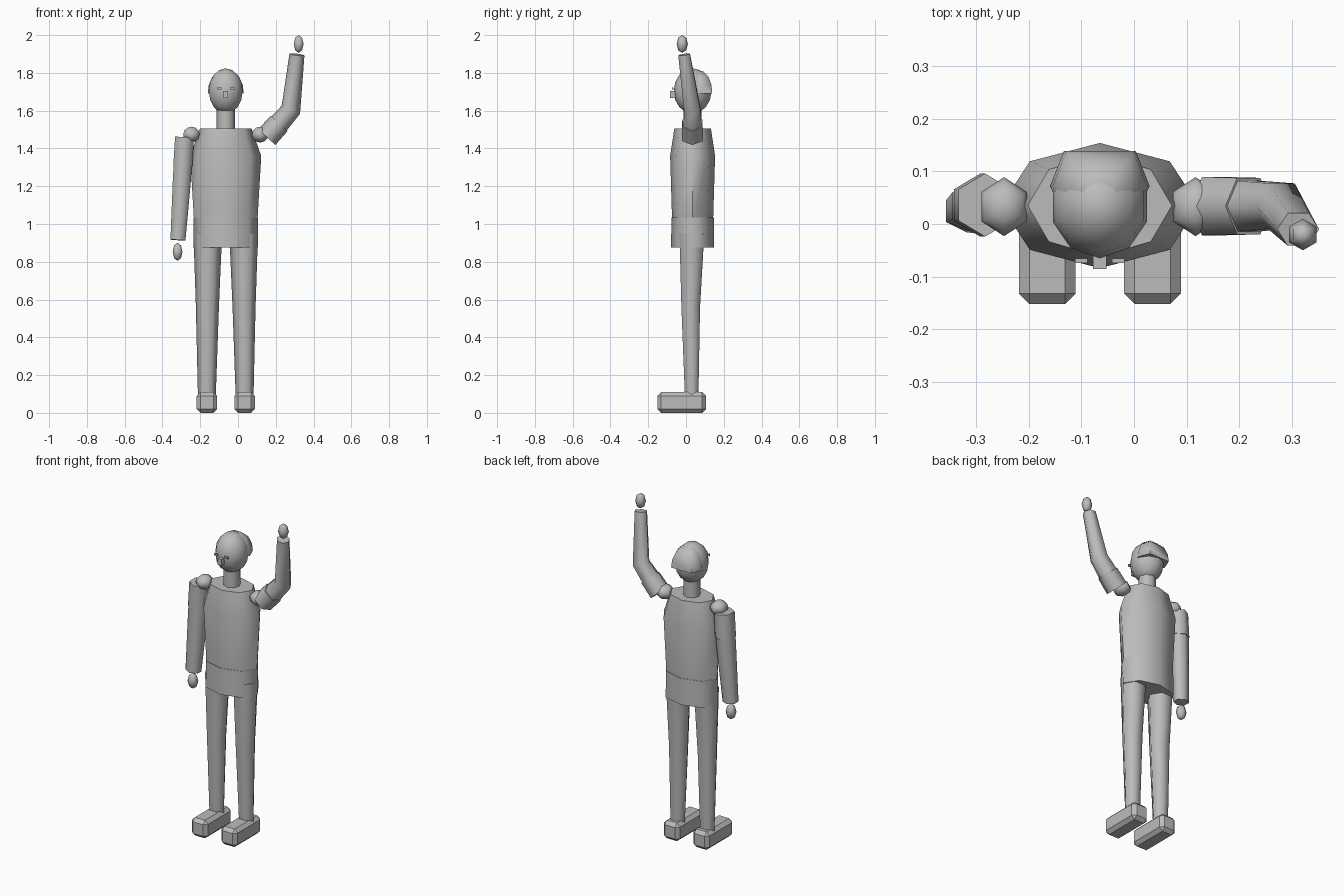
import bpy, bmesh, math
from mathutils import Vector, Matrix

if "Cube" in bpy.data.objects:
    bpy.data.objects.remove(bpy.data.objects["Cube"])

CX, CY = -0.065, 0.035          # body axis
grey = bpy.data.materials.new("plain_grey")
grey.diffuse_color = (0.5, 0.5, 0.5, 1)
grey.use_nodes = True
grey.node_tree.nodes["Principled BSDF"].inputs["Base Color"].default_value = grey.diffuse_color


def finish(name, bm, smooth=65):
    bmesh.ops.recalc_face_normals(bm, faces=bm.faces)
    me = bpy.data.meshes.new(name)
    bm.to_mesh(me)
    bm.free()
    ob = bpy.data.objects.new(name, me)
    bpy.context.collection.objects.link(ob)
    me.materials.append(grey)
    if smooth:
        bpy.ops.object.select_all(action='DESELECT')
        ob.select_set(True)
        bpy.context.view_layer.objects.active = ob
        bpy.ops.object.shade_smooth_by_angle(angle=math.radians(smooth))
    return ob


def tube(name, sections, n=6, phase=0.0):
    """Loft of n-sided rings; each section is (centre, radius across, radius in depth)."""
    bm = bmesh.new()
    pts = [Vector(s[0]) for s in sections]
    rings = []
    for i, (_, rx, ry) in enumerate(sections):
        d = (pts[min(i + 1, len(pts) - 1)] - pts[max(i - 1, 0)]).normalized()
        if 0 < i < len(pts) - 1:
            d = ((pts[i + 1] - pts[i]).normalized() + (pts[i] - pts[i - 1]).normalized()).normalized()
        u = Vector((0, 1, 0))
        u = (u - d * u.dot(d)).normalized()
        v = u.cross(d)
        ring = []
        for k in range(n):
            a = 2 * math.pi * k / n + phase
            ring.append(bm.verts.new(pts[i] + v * rx * math.cos(a) + u * ry * math.sin(a)))
        rings.append(ring)
    for a, b in zip(rings, rings[1:]):
        for k in range(n):
            bm.faces.new((a[k], a[(k + 1) % n], b[(k + 1) % n], b[k]))
    bm.faces.new(rings[0])
    bm.faces.new(rings[-1])
    return finish(name, bm)


def ball(name, c, r, seg, rings):
    bm = bmesh.new()
    bmesh.ops.create_uvsphere(bm, u_segments=seg, v_segments=rings, radius=1,
                              matrix=Matrix.Translation(c) @ Matrix.Diagonal((*r, 1)))
    return finish(name, bm)


def box(name, lo, hi, bevel=0):
    lo, hi = Vector(lo), Vector(hi)
    bm = bmesh.new()
    bmesh.ops.create_cube(bm, size=1, matrix=Matrix.Translation((lo + hi) / 2)
                          @ Matrix.Diagonal((*(hi - lo), 1)))
    if bevel:
        bmesh.ops.bevel(bm, geom=bm.edges[:], offset=bevel, segments=1, affect='EDGES')
    return finish(name, bm, 0)


def stack(name, levels, n=8):
    """Upright loft on the body axis from (z, rx, ry)."""
    return tube(name, [((CX, CY, z), rx, ry) for z, rx, ry in levels], n)


# torso, pelvis and neck
stack("torso", [(1.0, 0.167, 0.108), (1.36, 0.188, 0.119), (1.505, 0.137, 0.097)])
stack("pelvis", [(0.875, 0.172, 0.114), (1.035, 0.170, 0.112)])
stack("neck", [(1.48, 0.048, 0.048), (1.62, 0.048, 0.048)])

# head, hair cap at the back, face
ball("head", (CX, CY, 1.704), (0.094, 0.1, 0.12), 10, 8)
bm = bmesh.new()
outline = [(-0.095, 0.01), (-0.068, 0.077), (0.068, 0.077), (0.095, 0.01), (0.06, -0.06), (-0.06, -0.06)]
prev = None
for z, s in [(1.69, 1), (1.735, 0.95), (1.78, 0.74), (1.81, 0.35)]:
    ring = [bm.verts.new((CX + x * s, 0.062 + y * s, z)) for x, y in outline]
    if prev:
        for k in range(6):
            bm.faces.new((prev[k], prev[(k + 1) % 6], ring[(k + 1) % 6], ring[k]))
    else:
        bm.faces.new(ring)
    prev = ring
bm.faces.new(prev)
finish("hair", bm)
box("nose", (CX - 0.013, -0.086, 1.668), (CX + 0.013, -0.055, 1.705))
for side, tag in ((-1, "right"), (1, "left")):
    ex = CX + side * 0.035
    box("eye_" + tag, (ex - 0.012, -0.074, 1.711), (ex + 0.012, -0.066, 1.723))

    # legs and feet
    tube("leg_" + tag, [((CX + side * 0.100, 0.030, 0.08), 0.047, 0.041),
                        ((CX + side * 0.097, 0.025, 0.56), 0.061, 0.057),
                        ((CX + side * 0.095, 0.031, 0.95), 0.076, 0.076)])
    fx = CX + side * 0.100
    box("foot_" + tag, (fx - 0.054, -0.152, 0), (fx + 0.054, 0.106, 0.11), 0.02)

    # shoulder joints
    ball("shoulder_" + tag, (CX + side * 0.182, 0.033, 1.473), (0.05, 0.056, 0.042), 6, 6)

# hanging arm
P = math.pi / 6
tube("sleeve_hanging", [((-0.292, 0.036, 1.31), 0.058, 0.060), ((-0.283, 0.036, 1.46), 0.058, 0.060)], 6, P)
tube("arm_hanging", [((-0.318, 0.024, 0.915), 0.046, 0.040), ((-0.298, 0.034, 1.22), 0.055, 0.052),
                     ((-0.29, 0.036, 1.35), 0.056, 0.056)], 6, P)
ball("hand_hanging", (-0.32, 0.022, 0.853), (0.03, 0.03, 0.048), 6, 4)

# raised arm
tube("sleeve_raised", [((0.152, 0.034, 1.460), 0.062, 0.064), ((0.218, 0.034, 1.532), 0.060, 0.062)])
tube("arm_raised", [((0.19, 0.034, 1.501), 0.057, 0.058), ((0.280, 0.034, 1.605), 0.053, 0.050),
                    ((0.312, -0.010, 1.897), 0.040, 0.036)])
ball("hand_raised", (0.321, -0.02, 1.953), (0.03, 0.03, 0.047), 6, 4)
